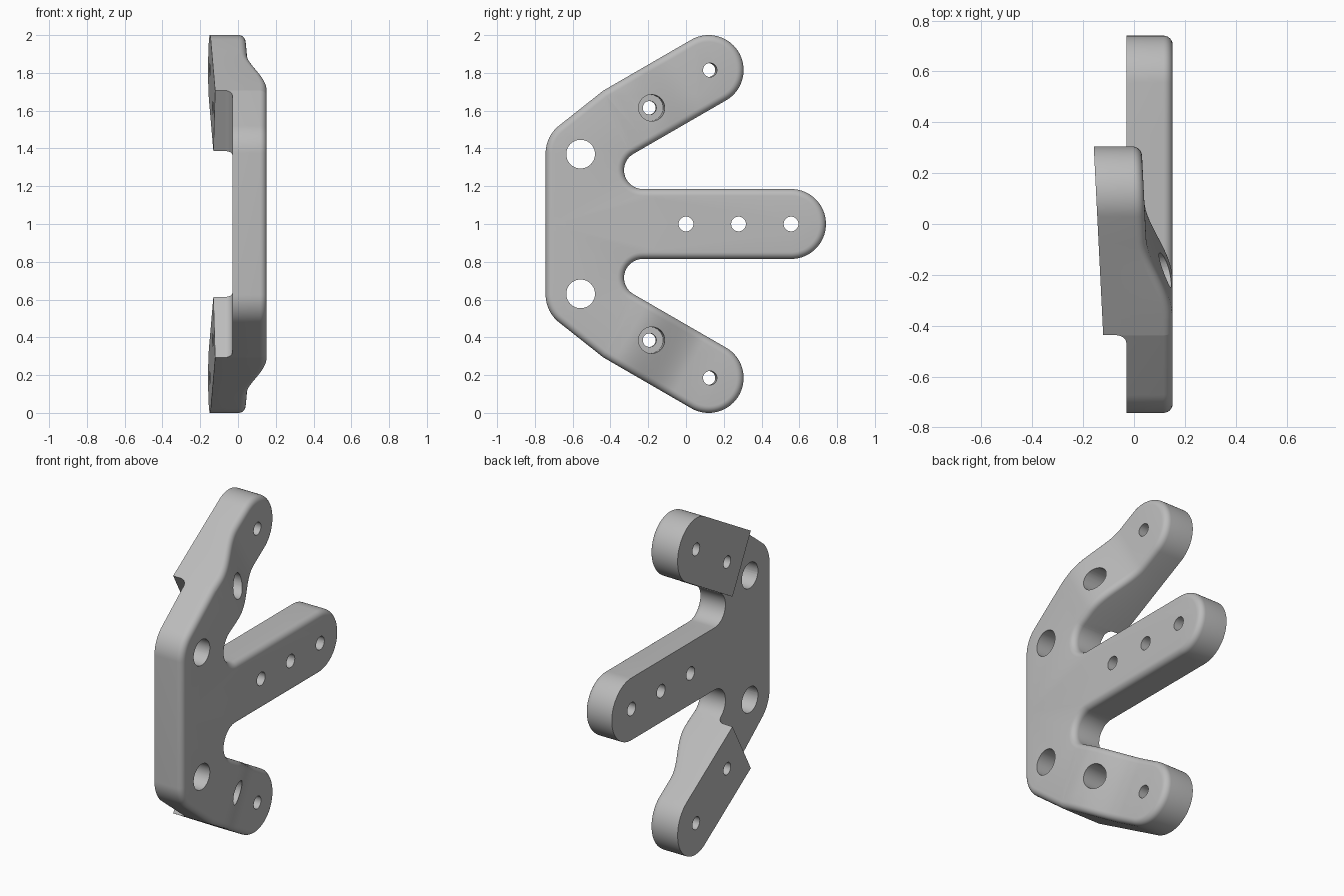
import bpy, bmesh, math
from mathutils import Vector

if "Cube" in bpy.data.objects:
    bpy.data.objects.remove(bpy.data.objects["Cube"])

R = 0.185                       # arm half width
BACK, FRONT = -0.03, 0.152      # plate faces
ROUND = 0.036                   # front edge rounding
TIP = Vector((0, 0.12, 1.815))  # centre of the angled arm's round end
ALONG = Vector((0, math.cos(math.pi / 6), 0.5))
ACROSS = Vector((0, -0.5, ALONG.y))
PAD_END, FILLET = -0.537, 0.04
BEND_IN, BEND_OUT = -0.48, -0.12

mat = bpy.data.materials.new("light grey")
mat.use_nodes = True
grey = (0.5, 0.5, 0.5, 1)
mat.diffuse_color = grey
mat.node_tree.nodes["Principled BSDF"].inputs["Base Color"].default_value = grey


def arc(cy, cz, r, a0, a1, n):
    angles = [math.radians(a0 + (a1 - a0) * i / n) for i in range(n + 1)]
    return [(cy + r * math.cos(a), cz + r * math.sin(a)) for a in angles]


def outline(d):
    """Upper half of the side profile, inset by d."""
    shoulder = math.radians(124)
    return (arc(0.556, 1, R - d, 0, 90, 20)
            + arc(-0.228, 1.285, 0.1 + d, 270, 120, 24)
            + arc(TIP.y, TIP.z, R - d, -60, 120, 36)
            + [(-0.438 - d * math.cos(shoulder), 1.706 - d * math.sin(shoulder))]
            + arc(-0.558, 1.375, R - d, 128, 180, 14)
            + [(-0.743 + d, 1)])


def shift(co):
    """Bend the arm's front face back and raise the pad behind it."""
    s, w = (co - TIP).dot(ALONG), (co - TIP).dot(ACROSS)
    if w < -0.28:
        return 0
    tilt = -0.05 * co.y
    if co.x > 0:
        t = min(max((s - BEND_IN) / (BEND_OUT - BEND_IN), 0), 1)
        return t * t * (3 - 2 * t) * (0.045 + tilt - FRONT)
    if s > PAD_END + 0.0005:
        return -0.143 + tilt - BACK
    u = min(max(s - PAD_END + FILLET, 0), FILLET)
    return math.sqrt(FILLET ** 2 - u * u) - FILLET


# Loft the half profile with a rounded front edge
bm = bmesh.new()
levels = [(BACK, 0)]
for i in range(7):
    a = i / 6 * math.pi / 2
    levels.append((FRONT - ROUND * (1 - math.sin(a)), ROUND * (1 - math.cos(a))))
rings = [[bm.verts.new((x, y, z)) for y, z in outline(d)] for x, d in levels]
for low, high in zip(rings, rings[1:]):
    for i in range(len(low) - 1):
        bm.faces.new((low[i], low[i + 1], high[i + 1], high[i]))
caps = [bm.faces.new(rings[0][::-1]), bm.faces.new(rings[-1])]
bm.normal_update()
bmesh.ops.triangulate(bm, faces=caps)

# Cut across the arm where its thickness changes, then bend it
stations = [BEND_IN + (BEND_OUT - BEND_IN) * i / 16 for i in range(17)]
stations += [PAD_END - FILLET * (1 - math.sin(i / 6 * math.pi / 2)) for i in range(7)]
stations.append(PAD_END + 0.001)
for s in stations:
    bmesh.ops.bisect_plane(bm, geom=bm.verts[:] + bm.edges[:] + bm.faces[:], dist=1e-5,
                           plane_co=TIP + ALONG * s, plane_no=ALONG)
for v in bm.verts:
    v.co.x += shift(v.co)
    v.co.z -= 1
bm.normal_update()

mesh = bpy.data.meshes.new("bracket")
bm.to_mesh(mesh)
bm.free()
mesh.materials.append(mat)
bracket = bpy.data.objects.new("bracket", mesh)
bracket.location.z = 1
bpy.context.collection.objects.link(bracket)
bpy.context.view_layer.objects.active = bracket
bracket.select_set(True)
mirror = bracket.modifiers.new("mirror", 'MIRROR')
mirror.use_axis = (False, False, True)
bpy.ops.object.modifier_apply(modifier="mirror")


def drill(y, z, r, start=-0.4, tilt=0.0):
    """Cut a round hole from x = start out through the front."""
    axis = Vector((1, tilt, 0)).normalized()
    hole = bmesh.new()
    bmesh.ops.create_cone(hole, cap_ends=True, segments=40, radius1=r, radius2=r, depth=0.8)
    hole.transform(axis.to_track_quat('Z', 'Y').to_matrix().to_4x4())
    bmesh.ops.translate(hole, verts=hole.verts, vec=Vector((start, y + start * tilt, z)) + axis * 0.4)
    data = bpy.data.meshes.new("drill")
    hole.to_mesh(data)
    hole.free()
    data.materials.append(mat)
    cutter = bpy.data.objects.new("drill", data)
    cutter.hide_render = True
    bpy.context.collection.objects.link(cutter)
    cut = bracket.modifiers.new("hole", 'BOOLEAN')
    cut.operation, cut.solver, cut.object = 'DIFFERENCE', 'EXACT', cutter
    bpy.context.view_layer.objects.active = bracket
    bpy.ops.object.modifier_apply(modifier="hole")
    bpy.data.objects.remove(cutter)


# Middle arm holes
for y in (0, 0.278, 0.556):
    drill(y, 1, 0.039)
# Corner holes, arm end holes and counterbored arm holes
for side in (1, -1):
    drill(-0.558, 1 + side * 0.37, 0.076)
    drill(0.125, 1 + side * 0.815, 0.037, tilt=0.05)
    drill(-0.19, 1 + side * 0.615, 0.036, tilt=0.05)
    drill(-0.188, 1 + side * 0.615, 0.07, start=-0.06, tilt=0.05)

bpy.ops.object.shade_smooth_by_angle(angle=math.radians(32))
